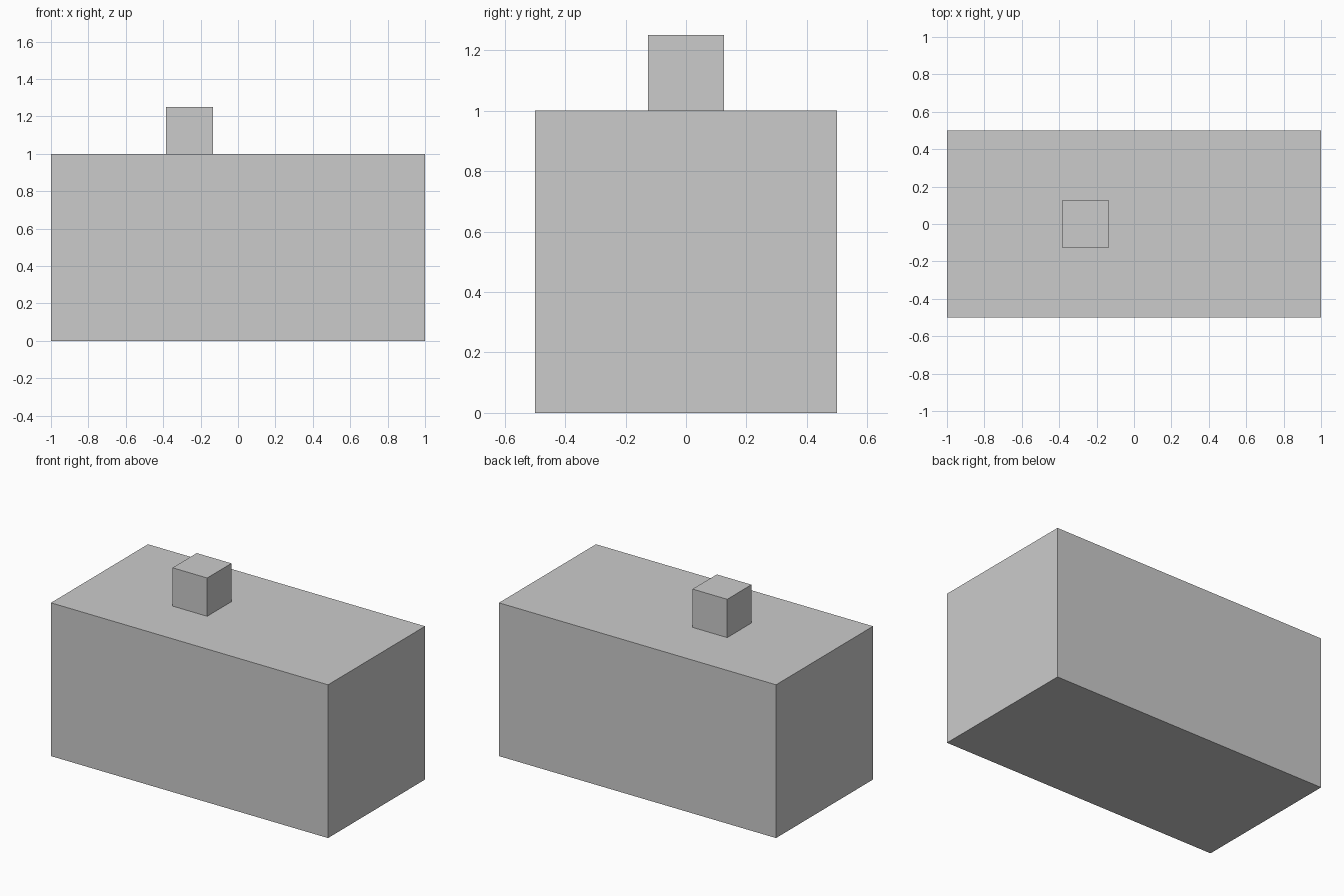
import bpy

if "Cube" in bpy.data.objects:
    bpy.data.objects.remove(bpy.data.objects["Cube"])


def box(name, size, base_centre):
    """Add a box resting on the given base point."""
    x, y, z = base_centre
    bpy.ops.mesh.primitive_cube_add(size=1, location=(x, y, z + size[2] / 2))
    obj = bpy.context.object
    obj.name = name
    obj.scale = size
    bpy.ops.object.transform_apply(location=False, rotation=False, scale=True)
    return obj


# Main block
box("main_block", (2, 1, 1), (0, 0, 0))

# Small cube standing on top, left of centre
box("top_cube", (0.25, 0.25, 0.25), (-0.26, 0, 1))
